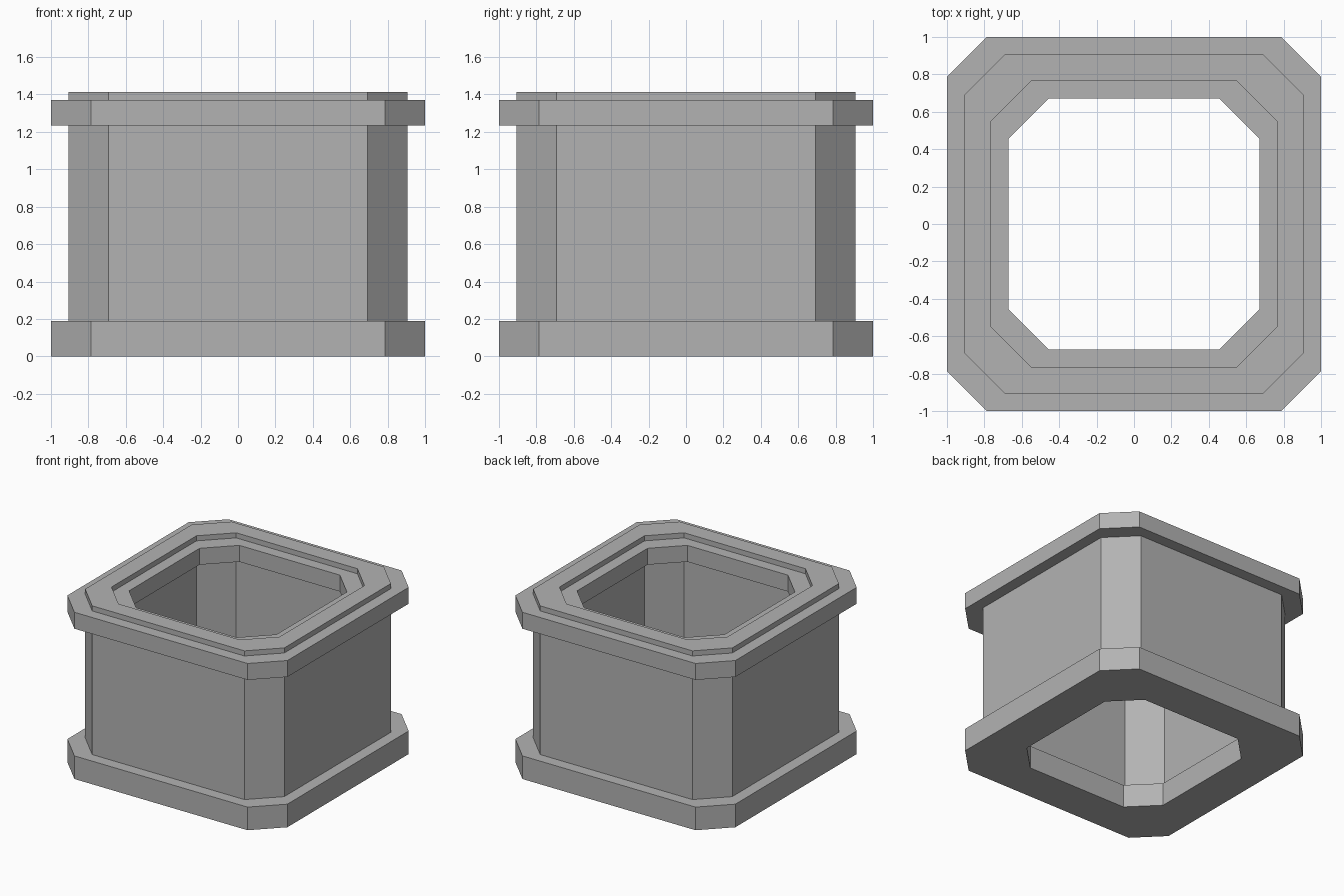
import bpy, bmesh

if "Cube" in bpy.data.objects:
    bpy.data.objects.remove(bpy.data.objects["Cube"])

CHAMFER = 0.213

# Wall cross-section as (half width, height), a closed loop
PROFILE = [
    (1.0, 0.0), (1.0, 0.19),            # base flange
    (0.905, 0.19), (0.905, 1.235),      # body
    (1.0, 1.235), (1.0, 1.37),          # upper flange
    (0.905, 1.37), (0.905, 1.412),      # raised rim
    (0.764, 1.412), (0.764, 1.37),      # recess inside the rim
    (0.67, 1.37), (0.67, 1.235),        # upper inner lip
    (0.764, 1.235), (0.764, 0.19),      # inner wall
    (0.67, 0.19), (0.67, 0.0),          # lower inner lip
]


def octagon(h):
    """Square of half width h with cut corners."""
    s = h - CHAMFER
    return [(h, -s), (h, s), (s, h), (-s, h), (-h, s), (-h, -s), (-s, -h), (s, -h)]


def sweep(name, profile):
    bm = bmesh.new()
    rings = [[bm.verts.new((x, y, z)) for x, y in octagon(h)] for h, z in profile]
    for i, low in enumerate(rings):
        high = rings[(i + 1) % len(rings)]
        for j in range(8):
            k = (j + 1) % 8
            bm.faces.new((low[j], low[k], high[k], high[j]))
    bmesh.ops.recalc_face_normals(bm, faces=bm.faces)
    mesh = bpy.data.meshes.new(name)
    bm.to_mesh(mesh)
    bm.free()
    obj = bpy.data.objects.new(name, mesh)
    bpy.context.collection.objects.link(obj)
    return obj


# Hollow housing, open at top and bottom
housing = sweep("chamfered_square_housing", PROFILE)

# Dark grey finish
grey = bpy.data.materials.new("dark_grey")
grey.diffuse_color = (0.45, 0.45, 0.45, 1.0)
grey.use_nodes = True
grey.node_tree.nodes["Principled BSDF"].inputs["Base Color"].default_value = grey.diffuse_color
housing.data.materials.append(grey)
